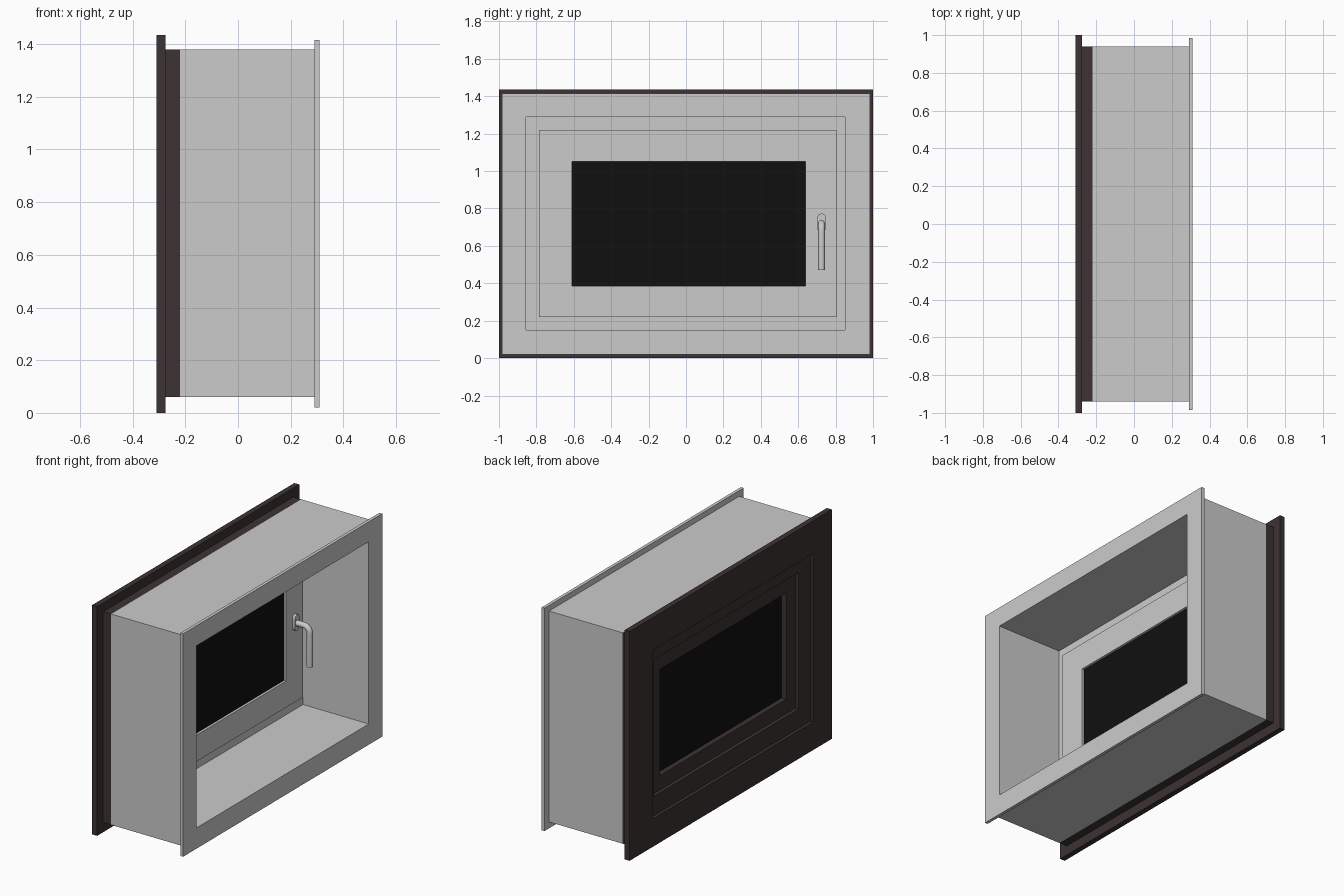
import bpy, bmesh, math

if "Cube" in bpy.data.objects:
    bpy.data.objects.remove(bpy.data.objects["Cube"])


def material(name, rgb):
    m = bpy.data.materials.new(name)
    m.diffuse_color = (*rgb, 1)
    m.use_nodes = True
    m.node_tree.nodes["Principled BSDF"].inputs["Base Color"].default_value = m.diffuse_color
    return m


LIGHT = material("light grey", (0.6, 0.6, 0.6))
DARK = material("dark brown", (0.045, 0.032, 0.033))
BLACK = material("black glass", (0.005, 0.005, 0.005))


def finish(name, bm, mat):
    bmesh.ops.recalc_face_normals(bm, faces=bm.faces)
    me = bpy.data.meshes.new(name)
    bm.to_mesh(me)
    bm.free()
    me.materials.append(mat)
    ob = bpy.data.objects.new(name, me)
    bpy.context.collection.objects.link(ob)
    return ob


def frame(name, profile, mat):
    """Rectangular frame: profile is a closed list of (x, rectangle)."""
    bm = bmesh.new()
    loops = []
    for x, (y0, y1, z0, z1) in profile:
        loops.append([bm.verts.new((x, y, z)) for y, z in
                      ((y0, z0), (y1, z0), (y1, z1), (y0, z1))])
    for a, b in zip(loops, loops[1:] + loops[:1]):
        for i in range(4):
            j = (i + 1) % 4
            bm.faces.new((a[i], a[j], b[j], b[i]))
    return finish(name, bm, mat)


def ring(x0, x1, outer, inner):
    return [(x0, outer), (x1, outer), (x1, inner), (x0, inner)]


# Rectangles (y0, y1, z0, z1)
FLANGE = (-1, 1, 0, 1.435)
BOX = (-0.94, 0.94, 0.06, 1.38)
TRIM = (-0.985, 0.985, 0.02, 1.415)
OPENING = (-0.855, 0.85, 0.15, 1.29)
SASH_IN = (-0.785, 0.805, 0.22, 1.22)
SASH_OUT = (-0.815, 0.77, 0.175, 1.23)
STEP = (-0.70, 0.73, 0.295, 1.15)
GLASS = (-0.61, 0.64, 0.385, 1.05)

# Exterior frame with flange
frame("outer_frame", [(-0.31, FLANGE), (-0.275, FLANGE), (-0.275, BOX), (-0.22, BOX),
                      (-0.22, SASH_OUT), (-0.31, SASH_OUT)], DARK)
# Exterior half of the sash, stepped toward the glass
frame("outer_sash", [(-0.29, SASH_OUT), (-0.29, STEP), (-0.268, STEP), (-0.268, GLASS),
                     (-0.2, GLASS), (-0.2, SASH_OUT)], DARK)
# Interior lining, frame rebate, trim and sash
frame("wall_lining", ring(-0.22, 0.29, BOX, OPENING), LIGHT)
frame("inner_frame", ring(-0.22, -0.145, OPENING, SASH_IN), LIGHT)
frame("inner_trim", ring(0.29, 0.31, TRIM, OPENING), LIGHT)
frame("inner_sash", ring(-0.2, -0.115, SASH_IN, GLASS), LIGHT)

# Glazing
bm = bmesh.new()
bmesh.ops.create_cube(bm, size=1)
y0, y1, z0, z1 = GLASS
for v in bm.verts:
    v.co = (-0.13 if v.co.x > 0 else -0.235, y1 if v.co.y > 0 else y0, z1 if v.co.z > 0 else z0)
finish("glass", bm, BLACK)

# Handle rose: rounded plate
HY = 0.725
bm = bmesh.new()
pts = []
for i in range(32):
    a = 2 * math.pi * (i + 0.5) / 32
    pts.append((HY + 0.023 * math.cos(a), 0.723 + (0.027 if math.sin(a) > 0 else -0.027) + 0.023 * math.sin(a)))
lo, hi = [[bm.verts.new((x, y, z)) for y, z in pts] for x in (-0.12, -0.098)]
bm.faces.new(lo)
bm.faces.new(hi)
for i in range(32):
    j = (i + 1) % 32
    bm.faces.new((lo[i], lo[j], hi[j], hi[i]))
rose = finish("handle_rose", bm, LIGHT)

# Handle lever: round bar swept along a bent path
R = 0.04
path = [(-0.11, 0.72)]
path += [(-0.05 + R * math.sin(t), 0.68 + R * math.cos(t))
         for t in [math.pi / 2 * i / 8 for i in range(9)]]
path.append((-0.01, 0.472))
bm = bmesh.new()
rings = []
for k, (x, z) in enumerate(path):
    t = math.pi / 2 * min(max(k - 1, 0), 8) / 8
    rings.append([bm.verts.new((x + 0.018 * math.sin(t) * math.cos(a), HY + 0.018 * math.sin(a),
                                z + 0.018 * math.cos(t) * math.cos(a)))
                  for a in [2 * math.pi * i / 20 for i in range(20)]])
for a, b in zip(rings, rings[1:]):
    for i in range(20):
        j = (i + 1) % 20
        bm.faces.new((a[i], a[j], b[j], b[i]))
bm.faces.new(rings[0])
bm.faces.new(rings[-1])
lever = finish("handle_lever", bm, LIGHT)

# Smooth the rounded handle parts
for ob in (rose, lever):
    bpy.ops.object.select_all(action='DESELECT')
    ob.select_set(True)
    bpy.context.view_layer.objects.active = ob
    bpy.ops.object.shade_smooth_by_angle(angle=math.radians(35))
